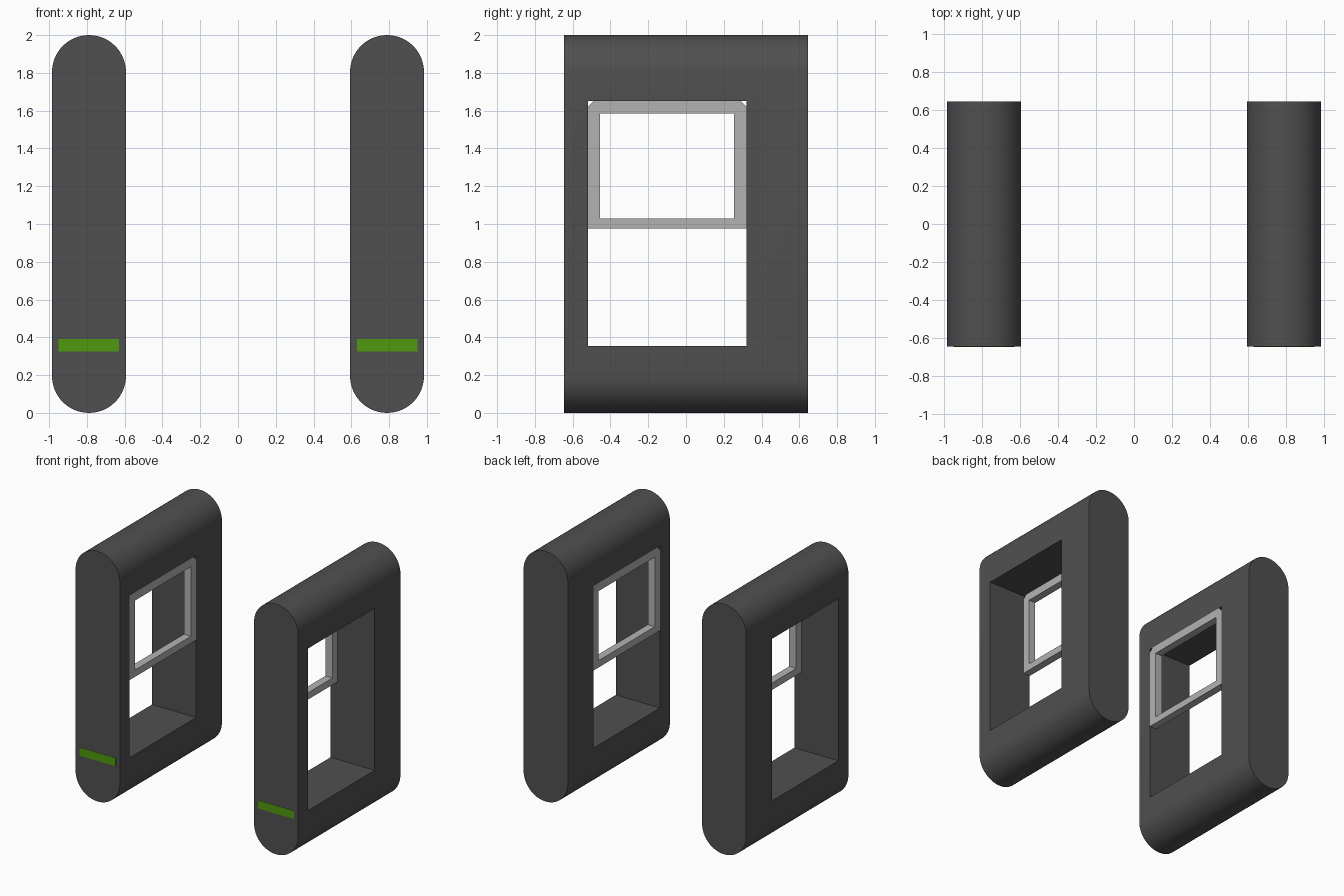
import bpy, bmesh, math

if "Cube" in bpy.data.objects:
    bpy.data.objects.remove(bpy.data.objects["Cube"])

CX, HW = 0.789, 0.195        # post centre and half width
HY, H = 0.645, 2.0           # half depth, height
Y0, Y1 = -0.52, 0.32         # window opening
Z0, Z1 = 0.355, 1.65


def material(name, color):
    m = bpy.data.materials.new(name)
    m.diffuse_color = (*color, 1)
    m.use_nodes = True
    m.node_tree.nodes["Principled BSDF"].inputs["Base Color"].default_value = m.diffuse_color
    return m


def make_object(name, bm, mat=None):
    bmesh.ops.recalc_face_normals(bm, faces=bm.faces)
    me = bpy.data.meshes.new(name)
    bm.to_mesh(me)
    bm.free()
    ob = bpy.data.objects.new(name, me)
    bpy.context.collection.objects.link(ob)
    if mat:
        me.materials.append(mat)
    return ob


def prism(name, points, offset, mat=None):
    """Extrude a closed planar outline along an offset vector."""
    bm = bmesh.new()
    f = bm.faces.new([bm.verts.new(p) for p in points])
    ext = bmesh.ops.extrude_face_region(bm, geom=[f], use_keep_orig=True)["geom"]
    bmesh.ops.translate(bm, vec=offset,
                        verts=[v for v in ext if isinstance(v, bmesh.types.BMVert)])
    return make_object(name, bm, mat)


def box(name, x, y, z, mat=None):
    pts = [(x[0], y[0], z[0]), (x[1], y[0], z[0]), (x[1], y[0], z[1]), (x[0], y[0], z[1])]
    return prism(name, pts, (0, y[1] - y[0], 0), mat)


def select(ob):
    bpy.ops.object.select_all(action='DESELECT')
    ob.select_set(True)
    bpy.context.view_layer.objects.active = ob


def cut(ob, cutter):
    mod = ob.modifiers.new("cut", 'BOOLEAN')
    mod.operation, mod.solver, mod.object = 'DIFFERENCE', 'EXACT', cutter
    select(ob)
    bpy.ops.object.modifier_apply(modifier=mod.name)
    bpy.data.objects.remove(cutter)


def mirror(ob):
    mod = ob.modifiers.new("mirror", 'MIRROR')
    mod.use_axis[0] = True
    mod.use_mirror_merge = False
    select(ob)
    bpy.ops.object.modifier_apply(modifier=mod.name)


dark = material("dark_grey", (0.08, 0.08, 0.08))
light = material("light_grey", (0.45, 0.45, 0.45))
green = material("green", (0.08, 0.32, 0.005))

# Rounded posts with a window opening
cap = 0.18
R = (HW ** 2 + cap ** 2) / (2 * cap)
a0, n = math.asin((R - cap) / R), 28
arc = []
for i in range(n + 1):
    # top arc, symmetric about the vertical axis
    t = a0 + (math.pi - 2 * a0) * i / n
    arc.append((R * math.cos(t), H - R + R * math.sin(t)))
# the arc meets the straight sides at half width
arc[0], arc[-1] = (HW, H - cap), (-HW, H - cap)
outline = arc + [(-x, H - z) for x, z in arc]
posts = prism("posts", [(CX + x, -HY, z) for x, z in outline], (0, 2 * HY, 0), dark)
cut(posts, box("opening_cutter", (0.4, 1.2), (Y0, Y1), (Z0, Z1)))
mirror(posts)
bpy.ops.object.shade_smooth_by_angle(angle=math.radians(30))

# Screen frames on the inner faces, with clipped upper corners
c, zb, x_in, depth = 0.03, 0.975, CX - HW, 0.062
pts = [(Y0, zb), (Y1, zb), (Y1, Z1 - c), (Y1 - c, Z1), (Y0 + c, Z1), (Y0, Z1 - c)]
frames = prism("screen_frames", [(x_in, y, z) for y, z in pts], (depth, 0, 0), light)
cut(frames, box("frame_cutter", (0.4, 1.2), (-0.455, 0.255), (1.03, 1.585)))
mirror(frames)

# Green indicator strips on the front
strips = box("indicator_strips", (CX - 0.16, CX + 0.16), (-HY - 0.002, -HY + 0.01),
             (0.325, 0.39), green)
mirror(strips)
